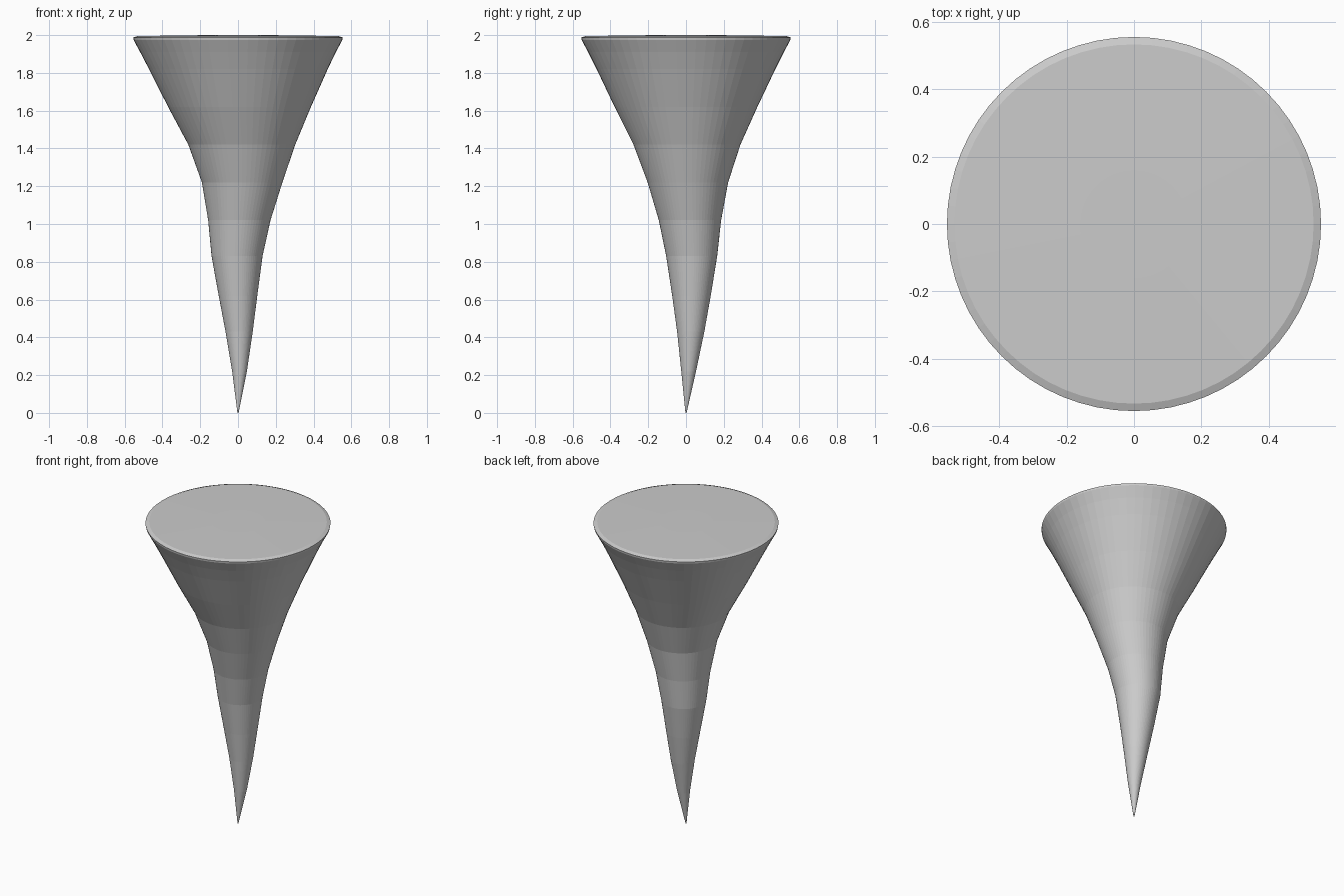
import bpy, bmesh
from math import cos, sin, tau

SIDES = 64
# Cross-sections from tip to rim: z, centre x, centre y, radius
RINGS = [
    (0.00, 0.000, 0.000, 0.003),
    (0.22, 0.008, 0.014, 0.039),
    (0.43, 0.006, 0.025, 0.072),
    (0.62, 0.000, 0.029, 0.102),
    (0.83, -0.005, 0.030, 0.135),
    (1.02, 0.007, 0.021, 0.165),
    (1.22, 0.022, 0.010, 0.213),
    (1.42, 0.020, 0.005, 0.283),
    (1.62, 0.008, 0.000, 0.378),
    (1.82, 0.002, 0.000, 0.473),
    (1.91, 0.000, 0.000, 0.518),
    (1.975, 0.000, 0.000, 0.553),
    (1.987, 0.000, 0.000, 0.555),
    (1.995, 0.000, 0.000, 0.533),
    (2.00, 0.000, 0.000, 0.160),
]

# Bent horn with a flared, slightly domed top
bm = bmesh.new()
loops = []
for z, cx, cy, r in RINGS:
    loops.append([bm.verts.new((cx + r * cos(tau * i / SIDES),
                                cy + r * sin(tau * i / SIDES), z))
                  for i in range(SIDES)])
for a, b in zip(loops, loops[1:]):
    for i in range(SIDES):
        j = (i + 1) % SIDES
        bm.faces.new((a[i], a[j], b[j], b[i]))
bm.faces.new(loops[0][::-1])
bm.faces.new(loops[-1])

mesh = bpy.data.meshes.new("curved_horn")
bm.to_mesh(mesh)
bm.free()
horn = bpy.data.objects.new("curved_horn", mesh)
bpy.context.collection.objects.link(horn)
